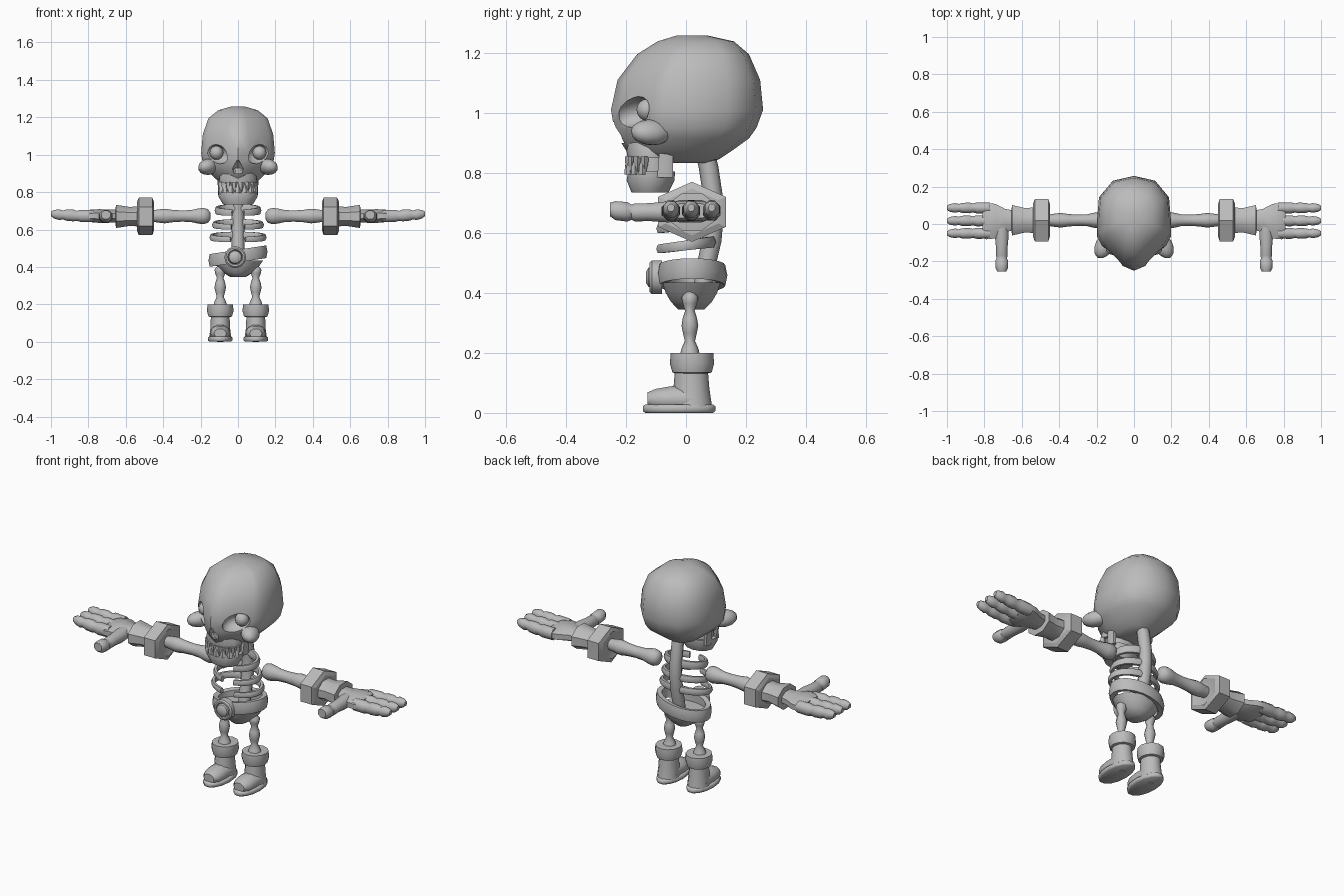
import bpy, bmesh, math
from mathutils import Vector, Matrix, Euler

if "Cube" in bpy.data.objects:
    bpy.data.objects.remove(bpy.data.objects["Cube"])

grey = bpy.data.materials.new("plain_grey")
grey.diffuse_color = (0.5, 0.5, 0.5, 1)
grey.use_nodes = True
grey.node_tree.nodes["Principled BSDF"].inputs["Base Color"].default_value = grey.diffuse_color


def smooth(ob, angle=50):
    bpy.ops.object.select_all(action='DESELECT')
    ob.select_set(True)
    bpy.context.view_layer.objects.active = ob
    bpy.ops.object.shade_smooth_by_angle(angle=math.radians(angle))


def loft(name, rings, angle=50, closed=False):
    """Skin a list of equal-length point rings, capped at the ends unless closed."""
    bm = bmesh.new()
    rows = [[bm.verts.new(p) for p in r] for r in rings]
    n = len(rows[0])
    pairs = list(zip(rows, rows[1:])) + ([(rows[-1], rows[0])] if closed else [])
    for a, b in pairs:
        for i in range(n):
            j = (i + 1) % n
            bm.faces.new((a[i], a[j], b[j], b[i]))
    if not closed:
        bm.faces.new(rows[0])
        bm.faces.new(rows[-1])
    bmesh.ops.recalc_face_normals(bm, faces=bm.faces)
    me = bpy.data.meshes.new(name)
    bm.to_mesh(me)
    bm.free()
    me.materials.append(grey)
    ob = bpy.data.objects.new(name, me)
    bpy.context.collection.objects.link(ob)
    smooth(ob, angle)
    return ob


def turned(name, axis, stations, n=10, start=0.0, angle=50):
    """Stations (x, y, z, ru, rv): ellipses across the axis, skinned together."""
    u, v = {'X': ((0, 1, 0), (0, 0, 1)), 'Y': ((1, 0, 0), (0, 0, 1)),
            'Z': ((1, 0, 0), (0, 1, 0))}[axis]
    u, v = Vector(u), Vector(v)
    ang = [start + 2 * math.pi * i / n for i in range(n)]
    return loft(name, [[Vector(s[:3]) + u * s[3] * math.cos(a) + v * s[4] * math.sin(a)
                        for a in ang] for s in stations], angle)


def ball(name, loc, radii, rot=(0, 0, 0), seg=12):
    bm = bmesh.new()
    m = Matrix.LocRotScale(Vector(loc), Euler(rot), Vector(radii))
    bmesh.ops.create_uvsphere(bm, u_segments=seg, v_segments=8, radius=1, matrix=m)
    me = bpy.data.meshes.new(name)
    bm.to_mesh(me)
    bm.free()
    me.materials.append(grey)
    ob = bpy.data.objects.new(name, me)
    bpy.context.collection.objects.link(ob)
    smooth(ob)
    return ob


def cut(ob, cutter):
    m = ob.modifiers.new("cut", 'BOOLEAN')
    m.operation, m.object, m.solver = 'DIFFERENCE', cutter, 'EXACT'
    bpy.ops.object.select_all(action='DESELECT')
    bpy.context.view_layer.objects.active = ob
    ob.select_set(True)
    bpy.ops.object.modifier_apply(modifier=m.name)
    bpy.data.objects.remove(cutter)


# Skull: wedge-fronted outline, scaled per height (z, half width, front y, back y)
half = [(0, -1), (.3, -.9), (.62, -.66), (.88, -.46), (1, -.28), (1, .1), (.95, .55), (.57, .9), (0, 1)]
outline = half + [(-x, y) for x, y in half[-2:0:-1]]
levels = [(1.258, .035, -.03, .07), (1.238, .105, -.095, .16), (1.195, .158, -.163, .21),
          (1.11, .188, -.228, .247), (1.01, .197, -.25, .257), (.95, .188, -.24, .235),
          (.915, .165, -.225, .21), (.875, .125, -.2, .155), (.845, .085, -.16, .11), (.833, .05, -.06, .07)]
skull = loft("skull", [[((w * x), (f + b) / 2 + (b - f) / 2 * y, z) for x, y in outline]
                       for z, w, f, b in levels])
for s in (-1, 1):
    cut(skull, ball("socket_cutter", (s * .115, -.178, 1.003), (.078, .07, .05), (0, -s * .3, s * .6)))
cut(skull, turned("nose_cutter", 'Z', [(0, -.25, .97, .006, .03), (0, -.235, .925, .035, .045),
                                       (0, -.225, .9, .03, .03)], 8))
smooth(skull, 40)

# Eyes, cheekbones
for s in (-1, 1):
    ball("eye", (s * .115, -.128, 1.01), (.037, .037, .037))
    ball("cheekbone", (s * .158, -.115, .935), (.05, .075, .042), (0, s * .4, s * .5))

# Jaws
turned("upper_jaw", 'Z', [(0, -.12, .93, .075, .085), (0, -.12, .885, .1, .08), (0, -.12, .85, .1, .075)], 12)
turned("mouth_core", 'Z', [(0, -.11, .86, .085, .065), (0, -.11, .78, .085, .065)], 12)
turned("lower_jaw", 'Z', [(0, -.115, .805, .104, .078), (0, -.118, .775, .104, .08),
                          (0, -.12, .735, .08, .062)], 12)
for s in (-1, 1):
    turned("jaw_hinge", 'Z', [(s * .09, -.07, .785, .016, .03), (s * .095, -.065, .9, .016, .025)], 6)


def teeth(name, count, z0, z1, span):
    for i in range(count):
        a = -math.pi / 2 + span * (2 * i / (count - 1) - 1)
        x, y = .094 * math.cos(a), -.118 + .074 * math.sin(a)
        turned(name, 'Z', [(x, y, z0, .018, .014), (x, y, (z0 + z1) / 2, .015, .012), (x, y, z1, .003, .003)], 5)


teeth("upper_tooth", 8, .855, .8, 1.3)
teeth("lower_tooth", 7, .795, .85, 1.2)

# Spine
turned("spine", 'Z', [(0, .06, .88, .033, .033), (0, .075, .82, .033, .033), (0, .09, .72, .034, .033),
                      (0, .092, .65, .034, .033), (0, .085, .57, .034, .033), (0, .067, .49, .034, .032),
                      (0, .055, .42, .034, .03)], 8)

# Ribs: open hoops, lower in front, tapering at the tips
for z, rx, ry, h in ((.702, .112, .082, .026), (.625, .126, .09, .022), (.558, .14, .09, .022)):
    for s in (-1, 1):
        rings = []
        for k in range(10):
            t = k / 9
            a = math.radians(90 - 164 * t)
            th, hh = .016 * (1 - .3 * t), h * (1 - .25 * t)
            c, d = Vector((s * rx * math.cos(a), ry * math.sin(a) - .002, z + .012 * math.sin(a))), \
                Vector((s * math.cos(a), math.sin(a), 0))
            rings.append([c + d * th * math.cos(q) + Vector((0, 0, hh * math.sin(q)))
                          for q in [math.pi / 3 * i for i in range(6)]])
        loft("rib", rings, 60)

# Pelvis and tilted belt
turned("pelvis", 'Z', [(0, .018, .435, .135, .1), (0, .018, .4, .11, .088), (0, .018, .37, .08, .07),
                       (0, .018, .345, .04, .045)], 14)
belt = []
for k in range(20):
    a = 2 * math.pi * k / 20
    belt.append([((.155 + d) * math.cos(a), .02 + (.115 + d) * math.sin(a),
                  .458 + .15 * .155 * math.cos(a) + h)
                 for d, h in ((-.03, -.03), (-.004, -.034), (.003, 0), (-.004, .034), (-.03, .03))])
loft("belt", belt, 40, closed=True)

# Buckle: rim with a domed centre
turned("buckle", 'Y', [(-.015, y, .452, r, r) for y, r in
                       ((-.08, .058), (-.114, .058), (-.121, .05), (-.121, .041), (-.112, .037),
                        (-.125, .033), (-.134, .018))], 14, angle=35)

for s in (-1, 1):
    # Legs
    x = s * .095
    turned("leg_bone", 'Z', [(x, .013, z, r * 1.1, r) for z, r in
                             ((.405, .014), (.385, .028), (.365, .024), (.34, .016), (.315, .024), (.29, .028),
                              (.265, .023), (.24, .017), (.215, .028), (.19, .034))], 8)
    # Boots
    turned("boot_cuff", 'Z', [(x, .02, z, r, r * 1.04) for z, r in
                              ((.2, .045), (.2, .068), (.165, .071), (.135, .063), (.13, .045))], 12, angle=35)
    turned("boot_shaft", 'Z', [(x, .018, .14, .05, .055), (x, .018, .08, .052, .06), (x, .02, .02, .058, .067)], 12)
    turned("boot_toe", 'Y', [(x, y, .045, w, h) for y, w, h in
                             ((.03, .055, .048), (-.05, .057, .046), (-.1, .052, .037), (-.128, .033, .025))], 10)
    turned("boot_sole", 'Z', [(x, -.023, z, w, l) for z, w, l in
                              ((0, .058, .116), (.006, .065, .124), (.022, .065, .124), (.028, .058, .116))], 14)

    # Arms
    turned("arm_bone", 'X', [(s * p, .02, .672, r, r * 1.05) for p, r in
                             ((.148, .018), (.16, .036), (.185, .044), (.215, .04), (.25, .032), (.3, .03),
                              (.35, .033), (.39, .039), (.42, .036), (.46, .03))], 10)
    # Glove cuff: hexagonal band with points up and down
    turned("glove_cuff", 'X', [(s * p, .02, .67, .13 * k, .1 * k) for p, k in
                               ((.46, .5), (.45, .78), (.458, 1), (.53, 1), (.54, .78))],
           6, math.pi / 2, 25)
    turned("glove_wrist", 'X', [(s * p, .02, .67, a, b) for p, a, b in
                                ((.53, .075, .058), (.58, .07, .055), (.652, .088, .067), (.655, .06, .045))],
           8, math.pi / 8, 40)
    # Palm, three jointed fingers, thumb
    turned("palm", 'X', [(s * p, y, z, a, b) for p, y, z, a, b in
                         ((.64, .02, .672, .055, .038), (.69, .018, .672, .068, .037),
                          (.74, .015, .672, .1, .04), (.79, .015, .673, .105, .036), (.81, .015, .673, .095, .026))],
           8, math.pi / 8)
    for y in (.086, .017, -.05):
        turned("finger", 'X', [(s * p, y, z, r, r * 1.1) for p, z, r in
                               ((.77, .672, .03), (.84, .673, .032), (.862, .673, .026), (.88, .675, .031),
                                (.92, .677, .029), (.937, .678, .023), (.955, .679, .028),
                                (.985, .682, .022), (1.0, .684, .012))], 8, math.pi / 8)
    turned("thumb", 'Y', [(s * .707, y, z, r, r * .95) for y, z, r in
                          ((.01, .672, .036), (-.06, .67, .04), (-.12, .669, .034), (-.17, .668, .034),
                           (-.182, .669, .029), (-.195, .67, .037), (-.235, .674, .036), (-.253, .678, .026))],
           8, math.pi / 8)
